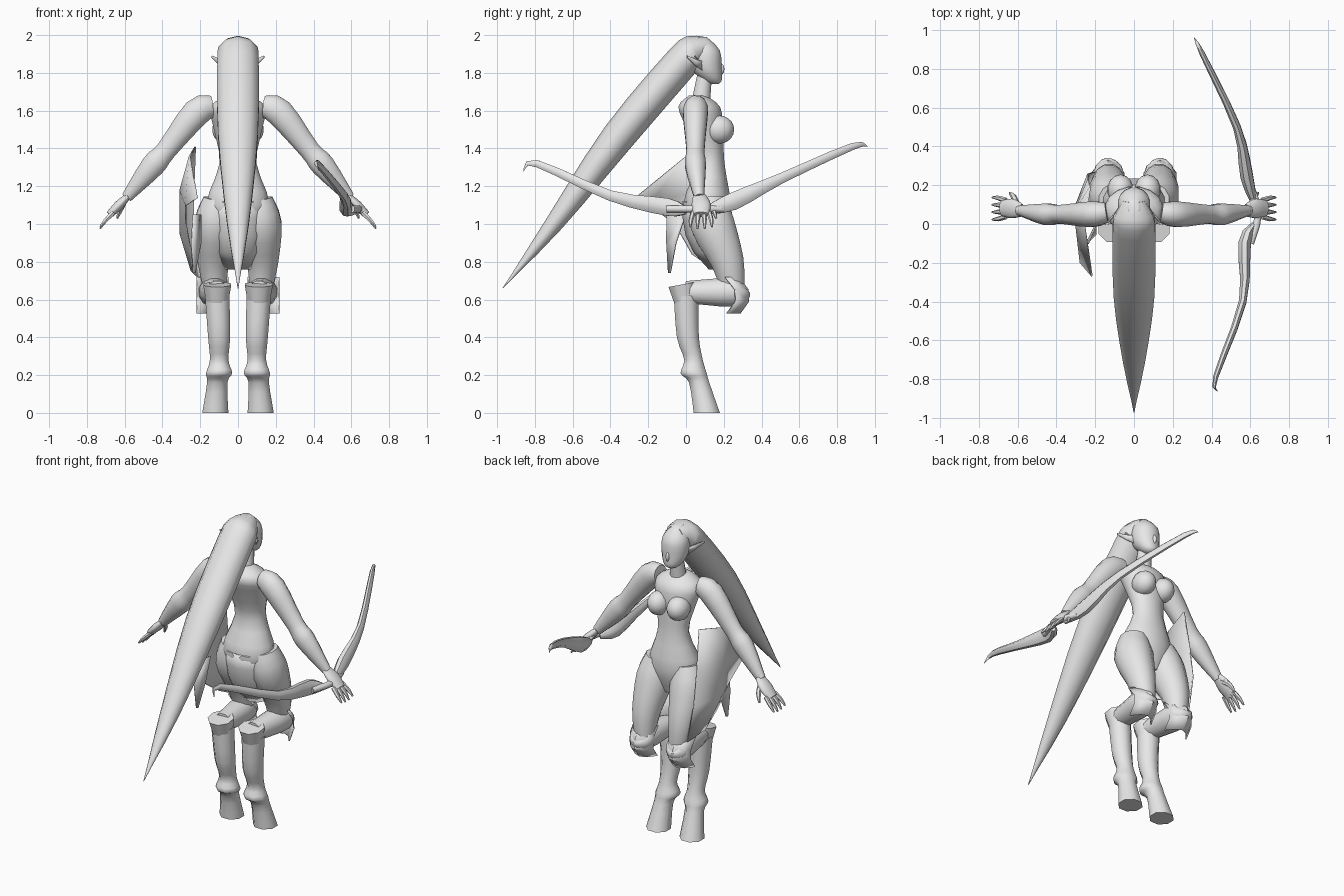
import bpy, bmesh, math
from mathutils import Vector

if "Cube" in bpy.data.objects:
    bpy.data.objects.remove(bpy.data.objects["Cube"])

grey = bpy.data.materials.new("plain_grey")
grey.use_nodes = True
grey.diffuse_color = (.8, .8, .8, 1)
grey.node_tree.nodes["Principled BSDF"].inputs["Base Color"].default_value = grey.diffuse_color

SIDEWAYS = Vector((1, 0, 0))
FORWARD = Vector((0, 1, 0))
DOWN = Vector((0, 0, -1))


def finish(name, bm, angle=50):
    """Turn the bmesh into a shaded, coloured object."""
    bmesh.ops.recalc_face_normals(bm, faces=bm.faces)
    mesh = bpy.data.meshes.new(name)
    bm.to_mesh(mesh)
    bm.free()
    mesh.materials.append(grey)
    part = bpy.data.objects.new(name, mesh)
    bpy.context.collection.objects.link(part)
    bpy.ops.object.select_all(action='DESELECT')
    part.select_set(True)
    bpy.context.view_layer.objects.active = part
    bpy.ops.object.shade_smooth_by_angle(angle=math.radians(angle))
    return part


def smooth_path(path, steps=3):
    """Catmull-Rom curve through (x, y, z, radius) points."""
    points = [Vector(p) for p in path]
    last = len(points) - 1
    result = []
    for i in range(last):
        before, start = points[max(i - 1, 0)], points[i]
        end, after = points[i + 1], points[min(i + 2, last)]
        for step in range(steps):
            t = step / steps
            pull_start = (end - before) / 2 * (t - 2 * t * t + t ** 3)
            pull_end = (after - start) / 2 * (t ** 3 - t * t)
            result.append(start.lerp(end, t * t * (3 - 2 * t)) + pull_start + pull_end)
    return result + [points[last]]


def tube(name, path, mirror=1, depth=1.0, across=FORWARD, sides=12, level=False):
    """Loft elliptical rings along a curve; depth is the ratio of the two radii."""
    bm = bmesh.new()
    rings = []
    curve = smooth_path(path)
    centres = [Vector((p.x * mirror, p.y, p.z)) for p in curve]
    for i, centre in enumerate(centres):
        along = centres[min(i + 1, len(centres) - 1)] - centres[max(i - 1, 0)]
        along = DOWN if level else along.normalized()
        u = across.cross(along).normalized()
        w = along.cross(u) * depth
        radius = max(curve[i].w, .002)
        turns = [2 * math.pi * (k + .5) / sides for k in range(sides)]
        rings.append([bm.verts.new(centre + (u * math.cos(a) + w * math.sin(a)) * radius)
                      for a in turns])
    for ring, following in zip(rings, rings[1:]):
        for k in range(sides):
            n = (k + 1) % sides
            bm.faces.new((ring[k], ring[n], following[n], following[k]))
    bm.faces.new(rings[0])
    bm.faces.new(rings[-1])
    return finish(name, bm)


def sheet(name, rows, mirror=1):
    """Thin plate through rows of points."""
    bm = bmesh.new()
    grid = [[bm.verts.new((x * mirror, y, z)) for x, y, z in row] for row in rows]
    for row, following in zip(grid, grid[1:]):
        for k in range(len(row) - 1):
            bm.faces.new((row[k], row[k + 1], following[k + 1], following[k]))
    part = finish(name, bm, angle=35)
    part.modifiers.new("thickness", 'SOLIDIFY').thickness = .008
    return part


def wrapped_row(x, y, z, half_width, wrap):
    """Row of points whose ends bend round the body."""
    return [(x + half_width * f, y + wrap * f * f, z) for f in (-1, -.5, 0, .5, 1)]


def ball(name, centre, size):
    bm = bmesh.new()
    bmesh.ops.create_uvsphere(bm, u_segments=14, v_segments=10, radius=1)
    bmesh.ops.scale(bm, vec=size, verts=bm.verts)
    bmesh.ops.translate(bm, vec=centre, verts=bm.verts)
    return finish(name, bm)


# Torso, neck and head
tube("torso", [(0, .06, 1.68, .06), (0, .07, 1.62, .15), (0, .1, 1.5, .13), (0, .13, 1.32, .1),
               (0, .11, 1.1, .17), (0, .13, .94, .08)], depth=.75, sides=16, level=True)
tube("neck", [(0, .1, 1.8, .04), (0, .08, 1.66, .05)], level=True)
tube("head", [(0, .08, 1.99, .03), (0, .1, 1.92, .08), (0, .11, 1.82, .08),
              (0, .14, 1.76, .05), (0, .15, 1.74, .02)], sides=16, level=True)
ball("nose", (0, .185, 1.82), (.012, .018, .03))
ball("lips", (0, .177, 1.775), (.022, .014, .01))

# Swept-back hair tapering to a point
tube("hair", [(0, .12, 1.94, .06), (0, .05, 1.92, .1), (0, -.02, 1.86, .115), (0, -.36, 1.46, .11),
              (0, -.7, 1, .06), (0, -.97, .66, 0)], depth=.8, sides=10)

for mirror, label in ((1, "left"), (-1, "right")):
    # Pointed ear and bust
    sheet(label + "_ear", [[(.07, .1, 1.86), (.07, .09, 1.81)], [(.1, .06, 1.87), (.1, .05, 1.84)],
                           [(.14, .01, 1.89), (.14, .01, 1.88)]], mirror)
    ball(label + "_breast", (mirror * .07, .175, 1.5), (.068, .08, .075))

    # Arm, hand and fingers
    tube(label + "_arm", [(.14, .06, 1.62, .06), (.22, .05, 1.59, .077), (.38, .05, 1.39, .056),
                          (.45, .05, 1.31, .065), (.59, .07, 1.14, .03)], mirror, depth=.88)
    tube(label + "_hand", [(.58, .07, 1.15, .017), (.63, .08, 1.1, .026), (.68, .08, 1.05, .02)],
         mirror, depth=2)
    for i, finger in enumerate(("index", "middle", "ring", "little")):
        spread = i - 1.5
        tube(f"{label}_{finger}_finger",
             [(.66, .08 + spread * .028, 1.06, .014), (.7, .08 + spread * .036, 1.02, .012),
              (.73, .08 + spread * .038, .97 + .01 * abs(spread), .005)], mirror, sides=6)
    tube(label + "_thumb", [(.6, .09, 1.12, .016), (.62, .14, 1.08, .015), (.64, .16, 1.03, .006)],
         mirror, sides=6)

    # Bent leg ending in a hoof
    tube(label + "_thigh", [(.1, .12, 1.13, .09), (.12, .14, 1, .12), (.13, .22, .8, .09),
                            (.12, .25, .63, .06)], mirror, depth=.95, across=SIDEWAYS)
    tube(label + "_calf", [(.13, .31, .66, .04), (.13, .26, .64, .08), (.11, 0, .64, .06)],
         mirror, across=SIDEWAYS)
    tube(label + "_hock_cuff", [(.11, -.02, .68, .08), (.11, 0, .57, .06)],
         mirror, across=SIDEWAYS, sides=8)
    tube(label + "_shin", [(.11, 0, .62, .07), (.1, .01, .4, .063), (.1, .04, .28, .053),
                           (.1, .04, .21, .075), (.11, .07, .16, .058), (.12, .11, 0, .075)],
         mirror, sides=8, level=True)
    # Knee guard plate curled round the front of the knee
    sheet(label + "_knee_guard", [wrapped_row(.135, .28 + .06 * math.sin(i), .72 - .065 * i, .085, -.07)
                                  for i in range(4)], mirror)

# Loincloth hanging behind the hips
sheet("back_loincloth", [wrapped_row(0, -.02 + .14 * t ** 3, 1.12 - .36 * t, .16 - .07 * t ** 4, .09)
                         for t in (0, .25, .5, .75, 1)])

# Flared skirt on one hip, with a hanging tail
sheet("hip_skirt", [[(-.23, .19, 1.41), (-.26, 0, 1.36), (-.22, -.27, 1.14)],
                    [(-.24, .23, 1.15), (-.31, .06, 1.18), (-.28, -.2, 1.1)],
                    [(-.24, .26, .94), (-.31, .08, .95), (-.28, -.06, 1)],
                    [(-.2, .27, .7), (-.25, .16, .75), (-.25, .03, .84)]])
sheet("skirt_tail", [[(-.2, 0, 1.05), (-.24, -.1, 1.05)], [(-.2, -.05, .9), (-.25, -.1, .9)],
                     [(-.23, -.08, .74), (-.24, -.09, .74)]])

# Curved bow held at the left hand
tube("bow_front_limb", [(.62, .1, 1.07, .02), (.58, .25, 1.12, .05), (.53, .5, 1.24, .03),
                        (.35, .88, 1.41, .02), (.31, .96, 1.41, 0)],
     depth=.7, across=SIDEWAYS, sides=8)
tube("bow_rear_limb", [(.62, 0, 1.07, .02), (.57, -.1, 1.09, .05), (.56, -.4, 1.15, .03),
                       (.42, -.79, 1.32, .02), (.43, -.86, 1.28, 0)],
     depth=.7, across=SIDEWAYS, sides=8)
tube("bow_grip", [(.6, -.1, 1.08, .02), (.64, .05, 1.08, .02), (.6, .2, 1.08, .02)],
     across=SIDEWAYS, sides=8)
